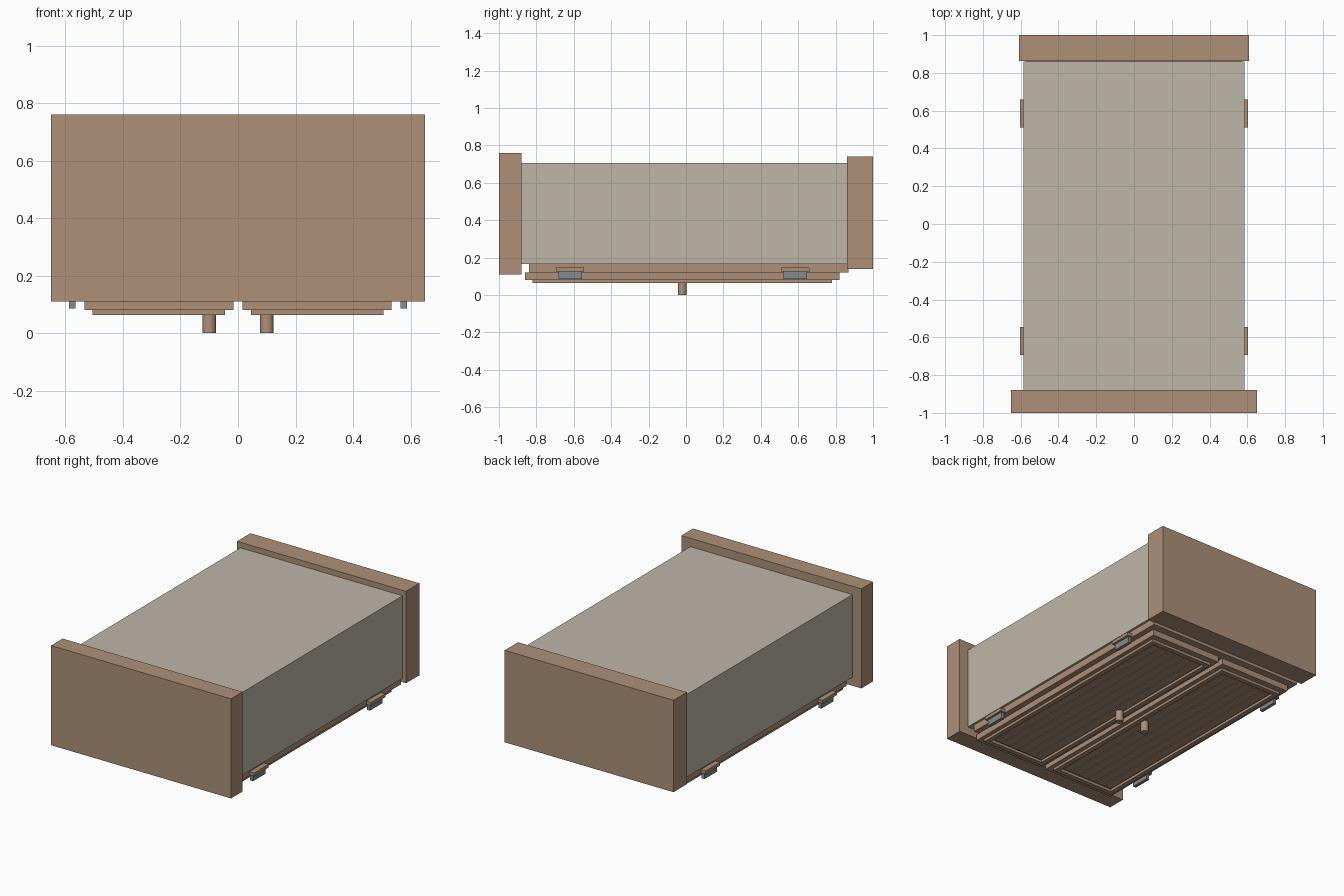
import bpy, bmesh

if "Cube" in bpy.data.objects:
    bpy.data.objects.remove(bpy.data.objects["Cube"])


def material(name, rgb):
    m = bpy.data.materials.new(name)
    m.diffuse_color = (*rgb, 1)
    m.use_nodes = True
    m.node_tree.nodes["Principled BSDF"].inputs["Base Color"].default_value = m.diffuse_color
    return m


WOOD = material("brown wood", (0.42, 0.28, 0.19))
PALE = material("pale carcass", (0.52, 0.468, 0.397))
STEEL = material("grey steel", (0.23, 0.265, 0.28))


def finish(name, bm, mat):
    mesh = bpy.data.meshes.new(name)
    bm.to_mesh(mesh)
    bm.free()
    mesh.materials.append(mat)
    ob = bpy.data.objects.new(name, mesh)
    bpy.context.collection.objects.link(ob)
    return ob


def add_box(bm, x, y, z):
    verts = bmesh.ops.create_cube(bm, size=1)["verts"]
    for v in verts:
        for i, (a, b) in enumerate((x, y, z)):
            v.co[i] = a if v.co[i] < 0 else b


def box(name, x, y, z, mat):
    bm = bmesh.new()
    add_box(bm, x, y, z)
    return finish(name, bm, mat)


def ring(name, x, y, z, w, mat):
    """Rectangular frame: two full-length stiles and two rails between them."""
    bm = bmesh.new()
    (x0, x1), (y0, y1) = x, y
    for xs in ((x0, x0 + w), (x1 - w, x1)):
        add_box(bm, xs, y, z)
    for ys in ((y0, y0 + w), (y1 - w, y1)):
        add_box(bm, (x0 + w, x1 - w), ys, z)
    return finish(name, bm, mat)


# Carcass lying on its face, with the end slabs
box("carcass", (-0.585, 0.585), (-0.88, 0.86), (0.165, 0.705), PALE)
box("top_slab", (-0.65, 0.65), (-1.0, -0.88), (0.11, 0.76), WOOD)
box("base_slab", (-0.61, 0.61), (0.862, 1.0), (0.14, 0.74), WOOD)
ring("face_frame", (-0.57, 0.57), (-0.84, 0.868), (0.12, 0.165), 0.08, WOOD)

for s, side in ((-1, "left"), (1, "right")):
    def span(a, b):
        return (a, b) if s > 0 else (-b, -a)

    # Door slab, raised moulding and planked panel
    box(side + "_door", span(0.016, 0.533), (-0.86, 0.82), (0.08, 0.12), WOOD)
    ring(side + "_moulding", span(0.045, 0.506), (-0.82, 0.78), (0.063, 0.08), 0.03, WOOD)
    bm = bmesh.new()
    n, start, end = 6, 0.083, 0.468
    step = (end - start) / n
    for i in range(n):
        a = start + i * step
        add_box(bm, span(a + 0.003, a + step - 0.003), (-0.775, 0.735), (0.071, 0.08))
    finish(side + "_planks", bm, WOOD)

    # Round knob
    bpy.ops.mesh.primitive_cylinder_add(vertices=16, radius=0.024, depth=0.08,
                                        location=(s * 0.1, -0.02, 0.04))
    knob = bpy.context.object
    knob.name = side + "_knob"
    knob.data.materials.append(WOOD)
    bpy.ops.object.shade_smooth_by_angle()

    # Hinges: steel leaf beside the door, wooden block at the carcass edge
    for y, end_name in ((-0.62, "upper"), (0.585, "lower")):
        tag = f"{side}_{end_name}_hinge"
        box(tag + "_leaf", span(0.566, 0.588), (y - 0.063, y + 0.063), (0.085, 0.128), STEEL)
        box(tag + "_block", span(0.566, 0.603), (y - 0.074, y + 0.074), (0.125, 0.147), WOOD)
